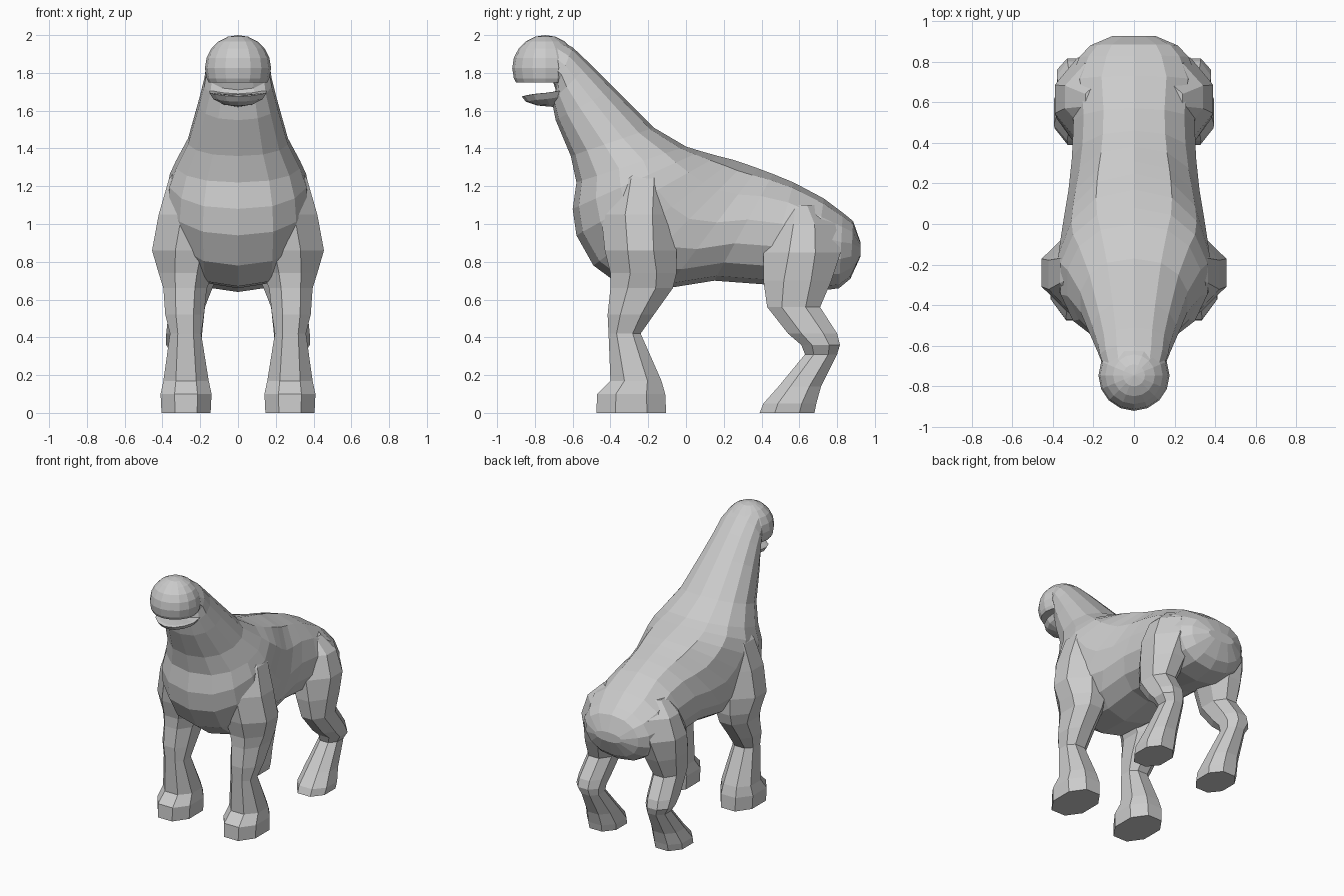
import bpy, bmesh, math
from mathutils import Vector

hide = bpy.data.materials.new("grey_hide")
hide.diffuse_color = (0.6, 0.6, 0.6, 1)


def loft(name, rings):
    """Skin a list of equal-length point rings and cap both ends."""
    bm = bmesh.new()
    vs = [[bm.verts.new(p) for p in r] for r in rings]
    n = len(vs[0])
    for a, b in zip(vs, vs[1:]):
        for i in range(n):
            bm.faces.new((a[i], a[(i + 1) % n], b[(i + 1) % n], b[i]))
    bm.faces.new(vs[0])
    bm.faces.new(vs[-1])
    return finish(name, bm)


def finish(name, bm):
    bmesh.ops.recalc_face_normals(bm, faces=bm.faces)
    me = bpy.data.meshes.new(name)
    bm.to_mesh(me)
    bm.free()
    me.materials.append(hide)
    ob = bpy.data.objects.new(name, me)
    bpy.context.collection.objects.link(ob)
    return ob


# Neck and torso: (lower y, z, upper y, z, half width, height fraction of widest point)
SECTIONS = [
    (-0.71, 1.77, -0.69, 1.985, 0.150, 0.40),
    (-0.69, 1.71, -0.60, 1.935, 0.172, 0.45),
    (-0.71, 1.65, -0.51, 1.85, 0.182, 0.50),
    (-0.69, 1.55, -0.38, 1.72, 0.212, 0.52),
    (-0.61, 1.36, -0.17, 1.51, 0.270, 0.52),
    (-0.58, 1.22, 0.00, 1.41, 0.335, 0.50),
    (-0.60, 1.08, 0.08, 1.385, 0.370, 0.48),
    (-0.58, 0.94, 0.17, 1.36, 0.380, 0.45),
    (-0.49, 0.78, 0.25, 1.34, 0.370, 0.43),
    (-0.34, 0.67, 0.31, 1.32, 0.355, 0.42),
    (-0.10, 0.66, 0.38, 1.295, 0.330, 0.42),
    (0.15, 0.70, 0.46, 1.265, 0.312, 0.45),
    (0.42, 0.68, 0.57, 1.22, 0.305, 0.48),
    (0.66, 0.64, 0.73, 1.135, 0.325, 0.48),
    (0.81, 0.66, 0.83, 1.06, 0.275, 0.50),
    (0.87, 0.71, 0.885, 1.015, 0.220, 0.50),
    (0.925, 0.83, 0.925, 0.90, 0.110, 0.50),
]


def torso_ring(y0, z0, y1, z1, w, c, n=14):
    ring = []
    for i in range(n):
        a = 2 * math.pi * i / n
        s = math.sin(a)
        x = w * math.copysign(abs(s) ** 0.85, s)
        u = -math.cos(a)
        t = c + u * (1 - c if u > 0 else c)
        ring.append((x, y0 + (y1 - y0) * t, z0 + (z1 - z0) * t))
    return ring


loft("neck_and_torso", [torso_ring(*s) for s in SECTIONS])

# Head: a dome cut flat along the mouth
bm = bmesh.new()
bmesh.ops.create_uvsphere(bm, u_segments=16, v_segments=10, radius=0.175)
bmesh.ops.translate(bm, verts=bm.verts, vec=(0, -0.745, 1.825))
cut = bmesh.ops.bisect_plane(bm, geom=bm.verts[:] + bm.edges[:] + bm.faces[:],
                             plane_co=(0, 0, 1.75), plane_no=(0, 0, -1), clear_outer=True)
bmesh.ops.contextual_create(bm, geom=[g for g in cut["geom_cut"] if isinstance(g, bmesh.types.BMEdge)])
finish("head", bm)

# Lower jaw: a shallow scoop rising toward the hinge
bm = bmesh.new()
bmesh.ops.create_uvsphere(bm, u_segments=14, v_segments=6, radius=1)
for v in bm.verts:
    x, y, z = v.co
    back = max(0, y)
    v.co = Vector((x * 0.155, -0.705 + y * 0.165,
                   1.675 + z * (0.055 if z < 0 else 0.012) + back * 0.05 + 0.02 * x * x))
finish("lower_jaw", bm)

# Legs: (z, front y, back y, inner x, outer x, corner fullness)
FRONT = [
    (0.00, -0.475, -0.105, 0.145, 0.405, 0.45),
    (0.10, -0.47, -0.11, 0.140, 0.410, 0.45),
    (0.17, -0.40, -0.13, 0.155, 0.395, 0.45),
    (0.42, -0.41, -0.24, 0.195, 0.360, 0.5),
    (0.52, -0.415, -0.17, 0.180, 0.385, 0.45),
    (0.66, -0.40, -0.07, 0.165, 0.395, 0.45),
    (0.74, -0.40, -0.05, 0.130, 0.420, 0.4),
    (0.86, -0.43, -0.05, 0.070, 0.455, 0.36),
    (1.05, -0.45, -0.05, 0.040, 0.420, 0.36),
    (1.24, -0.40, -0.06, 0.040, 0.365, 0.36),
    (1.36, -0.30, -0.10, 0.040, 0.270, 0.36),
]
REAR = [
    (0.00, 0.39, 0.68, 0.160, 0.390, 0.45),
    (0.05, 0.41, 0.69, 0.155, 0.395, 0.45),
    (0.14, 0.49, 0.715, 0.170, 0.375, 0.45),
    (0.31, 0.63, 0.80, 0.200, 0.350, 0.45),
    (0.36, 0.61, 0.815, 0.195, 0.380, 0.45),
    (0.42, 0.54, 0.80, 0.190, 0.380, 0.45),
    (0.56, 0.43, 0.71, 0.175, 0.365, 0.45),
    (0.70, 0.41, 0.77, 0.120, 0.380, 0.4),
    (0.85, 0.41, 0.82, 0.050, 0.390, 0.34),
    (1.00, 0.46, 0.79, 0.040, 0.340, 0.34),
    (1.10, 0.52, 0.70, 0.040, 0.240, 0.34),
]


def leg_ring(z, y0, y1, x0, x1, k, side):
    cx, cy, hx, hy = (x0 + x1) / 2, (y0 + y1) / 2, (x1 - x0) / 2, (y1 - y0) / 2
    corners = [(1, -k), (1, k), (k, 1), (-k, 1), (-1, k), (-1, -k), (-k, -1), (k, -1)]
    return [(side * (cx + hx * u), cy + hy * v, z) for u, v in corners]


for side, label in ((-1, "left"), (1, "right")):
    for part, table in (("front_leg", FRONT), ("rear_leg", REAR)):
        loft(f"{part}_{label}", [leg_ring(*row, side) for row in table])
